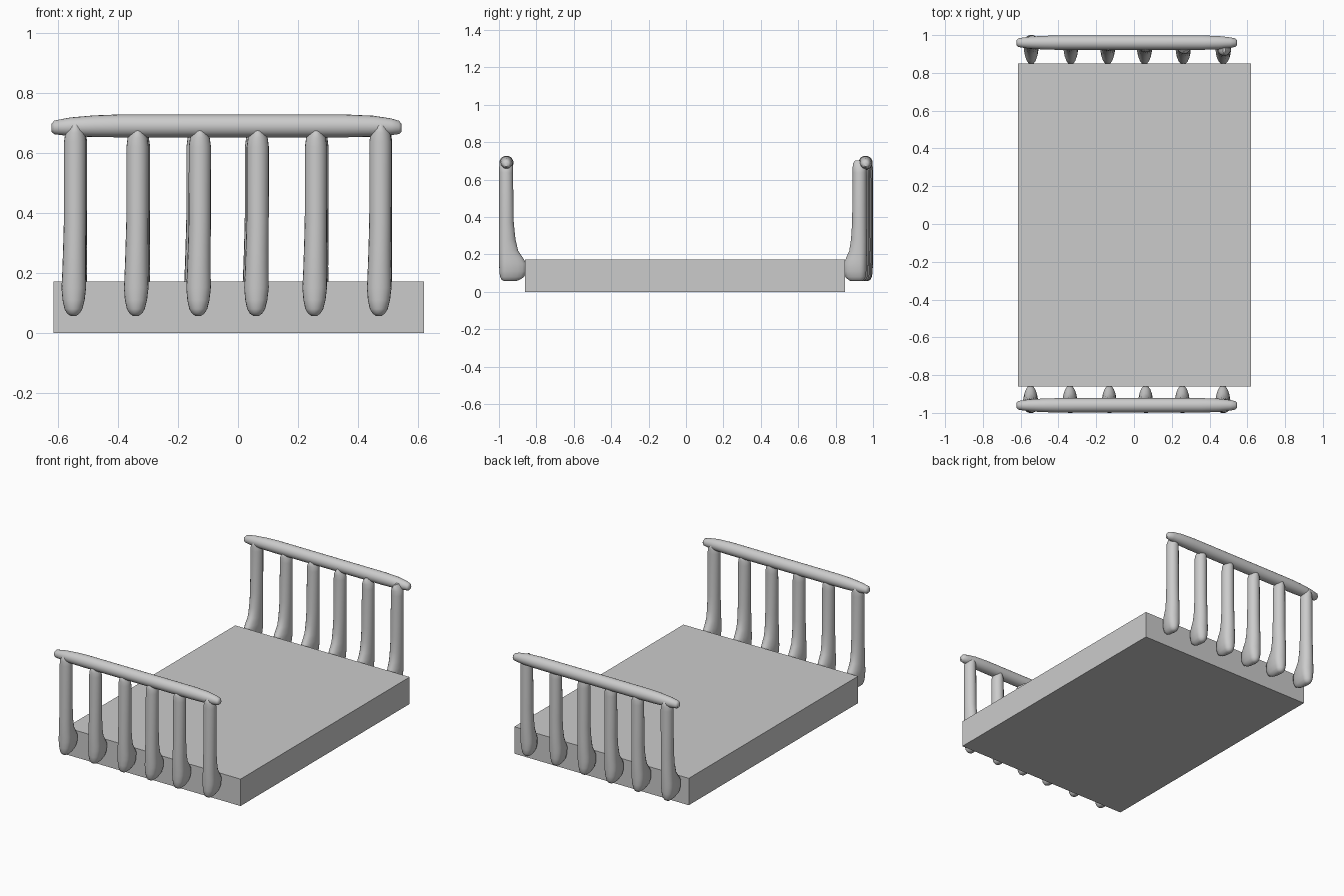
import bpy, bmesh
from math import sin, cos, pi

if "Cube" in bpy.data.objects:
    bpy.data.objects.remove(bpy.data.objects["Cube"])

BED_FRONT, BED_BACK = -0.86, 0.85


def finish(name, bm):
    bmesh.ops.recalc_face_normals(bm, faces=bm.faces)
    me = bpy.data.meshes.new(name)
    bm.to_mesh(me)
    bm.free()
    ob = bpy.data.objects.new(name, me)
    bpy.context.collection.objects.link(ob)
    return ob


def loft(name, rings):
    """Skin a list of point rings, close both ends, shade smooth."""
    bm = bmesh.new()
    loops = [[bm.verts.new(p) for p in ring] for ring in rings]
    n = len(loops[0])
    for a, b in zip(loops, loops[1:]):
        for i in range(n):
            j = (i + 1) % n
            bm.faces.new((a[i], a[j], b[j], b[i]))
    bm.faces.new(loops[0])
    bm.faces.new(loops[-1])
    ob = finish(name, bm)
    bpy.ops.object.select_all(action='DESELECT')
    ob.select_set(True)
    bpy.context.view_layer.objects.active = ob
    bpy.ops.object.shade_smooth_by_angle(angle=pi / 4)
    return ob


# Mattress slab
bm = bmesh.new()
bmesh.ops.create_cube(bm, size=1)
for v in bm.verts:
    v.co.x = 0.62 if v.co.x > 0 else -0.615
    v.co.y = BED_BACK if v.co.y > 0 else BED_FRONT
    v.co.z = 0.172 if v.co.z > 0 else 0
finish("bed_slab", bm)

# Rail: x, z, radius
RAIL = [(-0.621, 0.684, 0.014), (-0.612, 0.685, 0.023), (-0.56, 0.687, 0.031),
        (-0.48, 0.689, 0.036), (-0.40, 0.69, 0.038), (0.36, 0.69, 0.038),
        (0.45, 0.689, 0.035), (0.51, 0.687, 0.028), (0.537, 0.685, 0.022),
        (0.545, 0.684, 0.013)]

# Post: z, half width, outward reach, inward reach (hooks into the slab)
POST = [(0.057, 0.010, 0.010, 0.050), (0.065, 0.021, 0.024, 0.072),
        (0.08, 0.030, 0.032, 0.095), (0.11, 0.037, 0.036, 0.107),
        (0.15, 0.041, 0.037, 0.107), (0.18, 0.040, 0.038, 0.090),
        (0.22, 0.039, 0.039, 0.064), (0.28, 0.038, 0.039, 0.050),
        (0.37, 0.037, 0.038, 0.041), (0.62, 0.037, 0.037, 0.037),
        (0.65, 0.033, 0.037, 0.037), (0.672, 0.020, 0.034, 0.034),
        (0.685, 0.007, 0.024, 0.024)]


def rail(name, y, n=20):
    loft(name, [[(x, y + r * cos(2 * pi * i / n), z + r * sin(2 * pi * i / n))
                 for i in range(n)] for x, z, r in RAIL])


def post(name, x, y, side, lift, n=20):
    face = BED_FRONT if side < 0 else BED_BACK
    hook = (abs(y - face) - 0.033) / 0.067
    rings = []
    for z, w, out, inn in POST:
        inn = 0.037 + (inn - 0.037) * hook if inn > 0.037 else inn
        cx = x - 0.007 * max(0, 1 - z / 0.4)
        cz = z + lift if z > 0.5 else z
        ring = []
        for i in range(n):
            a = 2 * pi * i / n
            s = sin(a)
            reach = out if s > 0 else inn
            ring.append((cx + w * cos(a), y + side * reach * s, cz))
        rings.append(ring)
    loft(name, rings)


# Foot and head ends, six posts each; the head posts lean in toward +x
FRONT_X = [-0.543, -0.335, -0.127, 0.066, 0.26, 0.475]
BACK_X = [-0.54, -0.33, -0.135, 0.06, 0.265, 0.477]
rail("foot_rail", -0.96)
rail("head_rail", 0.96)
for k in range(6):
    lift = 0.017 if k in (0, 5) else 0
    post(f"foot_post_{k + 1}", FRONT_X[k], -0.962, -1, lift)
    post(f"head_post_{k + 1}", BACK_X[k], 0.962 - 0.034 * (k / 5) ** 1.5, 1, lift)
